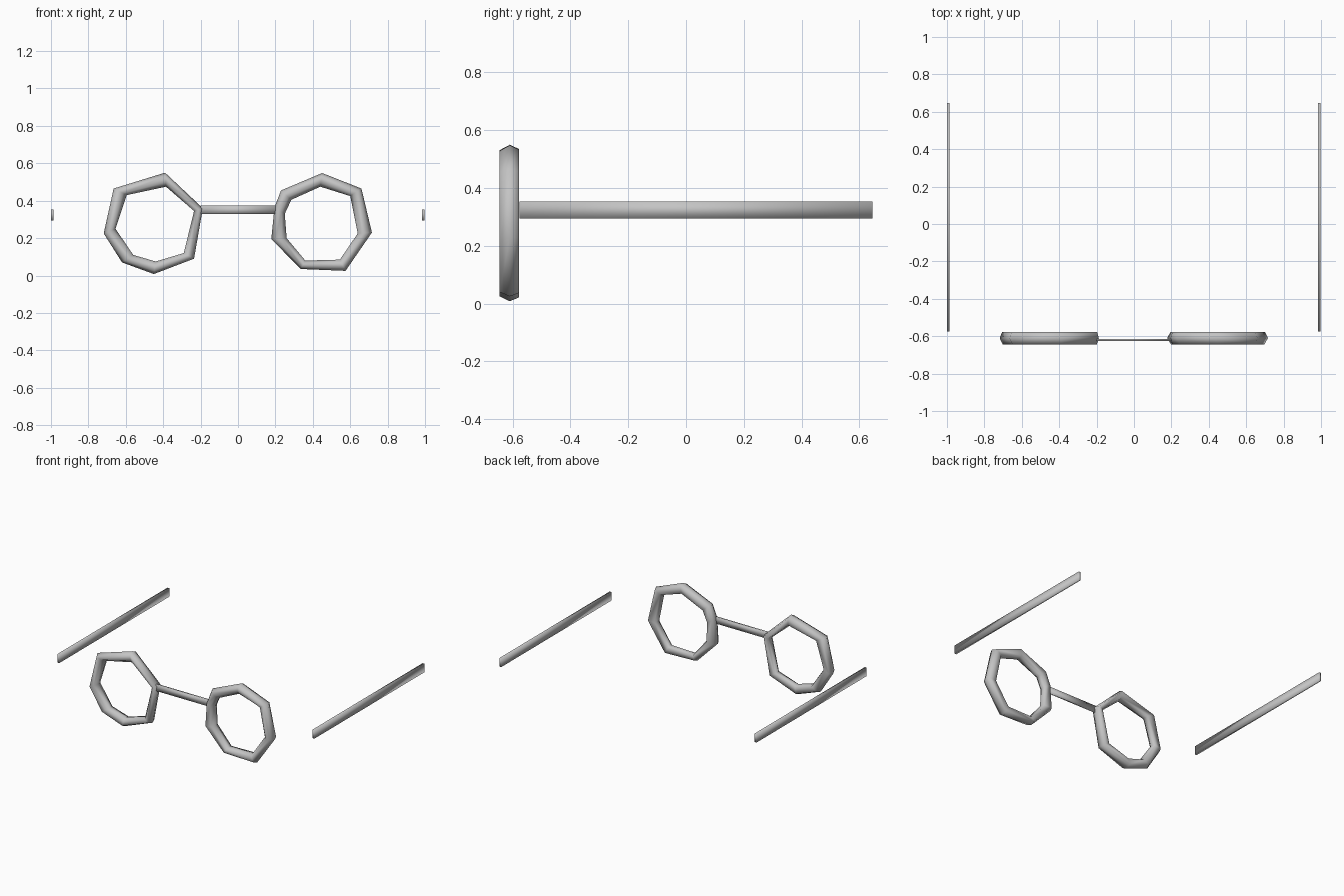
import bpy, bmesh

if "Cube" in bpy.data.objects:
    bpy.data.objects.remove(bpy.data.objects["Cube"])

grey = bpy.data.materials.new("grey metal")
grey.diffuse_color = (0.55, 0.55, 0.55, 1)
grey.use_nodes = True
grey.node_tree.nodes["Principled BSDF"].inputs["Base Color"].default_value = grey.diffuse_color


def finish(name, bm):
    bmesh.ops.recalc_face_normals(bm, faces=bm.faces)
    me = bpy.data.meshes.new(name)
    bm.to_mesh(me)
    bm.free()
    me.materials.append(grey)
    for p in me.polygons:
        p.use_smooth = True
    ob = bpy.data.objects.new(name, me)
    bpy.context.collection.objects.link(ob)
    return ob


# Cross-section of a rim: (0 = outer edge .. 1 = inner edge, depth y)
SECTION = [(0, -0.61), (0.25, -0.645), (0.7, -0.64),
           (1, -0.615), (0.85, -0.58), (0.2, -0.578)]


def rim(name, outer, inner):
    bm = bmesh.new()
    loops = []
    for (ox, oz), (ix, iz) in zip(outer, inner):
        loops.append([bm.verts.new((ox + (ix - ox) * t, y, oz + (iz - oz) * t))
                      for t, y in SECTION])
    n, m = len(loops), len(SECTION)
    for i in range(n):
        a, b = loops[i], loops[(i + 1) % n]
        for j in range(m):
            k = (j + 1) % m
            # diagonals give the slightly twisted facets
            bm.faces.new((a[j], a[k], b[k]))
            bm.faces.new((a[j], b[k], b[j]))
    return finish(name, bm)


def bar(name, lo, hi):
    bm = bmesh.new()
    bmesh.ops.create_cube(bm, size=1)
    for v in bm.verts:
        v.co = [lo[i] if v.co[i] < 0 else hi[i] for i in range(3)]
    bmesh.ops.triangulate(bm, faces=bm.faces)
    return finish(name, bm)


# Seven-sided left rim
rim("left_rim",
    [(-.39, .55), (-.665, .465), (-.718, .225), (-.62, .07),
     (-.45, .008), (-.235, .09), (-.188, .36)],
    [(-.385, .475), (-.595, .43), (-.655, .25), (-.56, .11),
     (-.44, .075), (-.29, .12), (-.235, .345)])

# Eight-sided right rim
rim("right_rim",
    [(.45, .548), (.66, .465), (.716, .23), (.575, .025),
     (.335, .035), (.178, .195), (.195, .365), (.23, .455)],
    [(.44, .475), (.60, .425), (.64, .225), (.545, .085),
     (.36, .08), (.26, .20), (.25, .33), (.285, .405)])

# Thin bridge between the rims
bar("bridge", (-.20, -.625, .328), (.20, -.614, .374))

# Detached temple arms
for side, x in (("left", -.993), ("right", .99)):
    bar(side + "_temple", (x - .007, -.576, .294), (x + .007, .646, .354))
